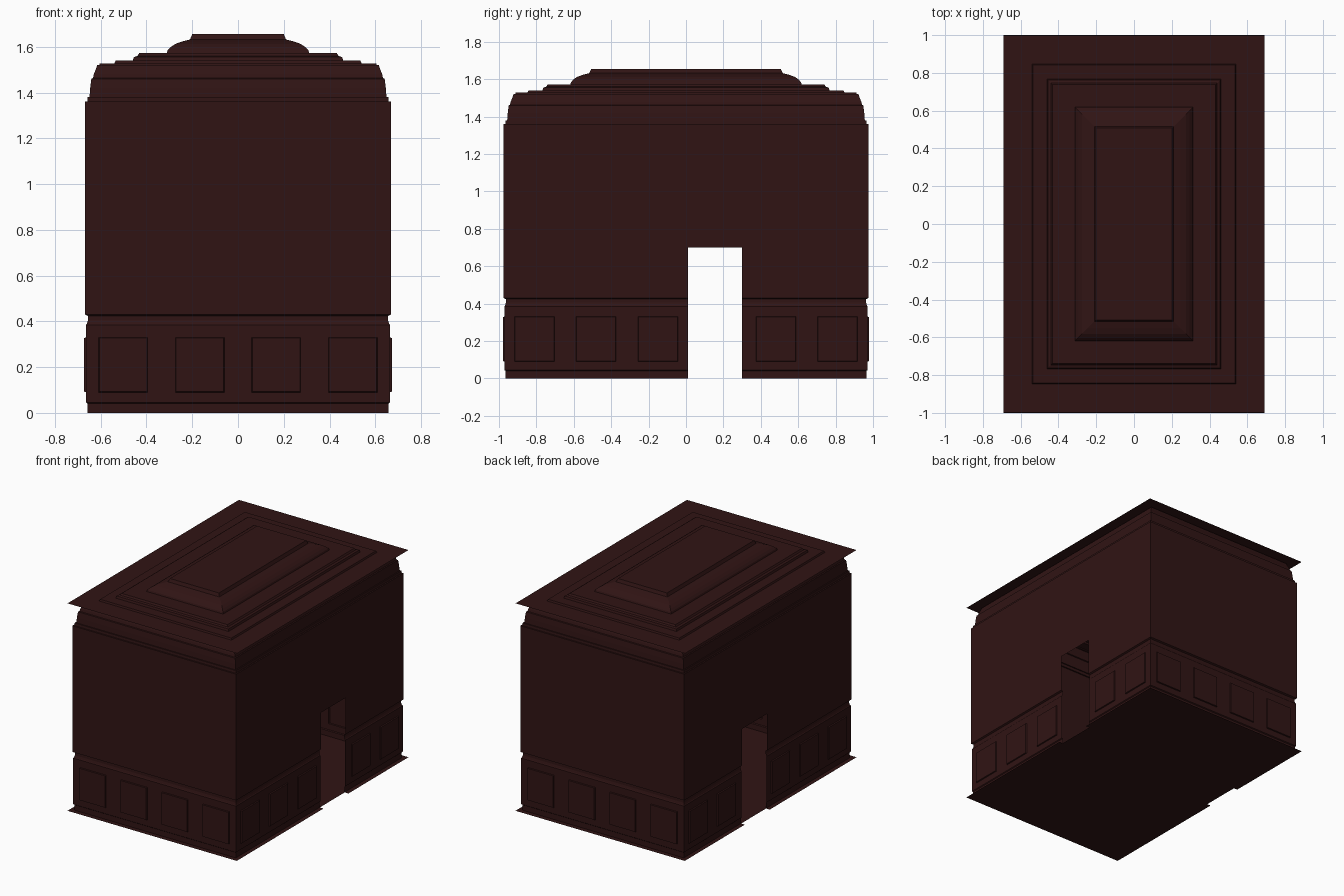
import bpy, bmesh
from mathutils import Vector

if "Cube" in bpy.data.objects:
    bpy.data.objects.remove(bpy.data.objects["Cube"])

LONG = 0.307                      # extra half-length of the room along y
DOOR_Y0, DOOR_Y1, DOOR_Z = 0.01, 0.30, 0.70

mat = bpy.data.materials.new("dark_brown")
mat.diffuse_color = (0.03, 0.007, 0.007, 1)
mat.use_nodes = True
mat.node_tree.nodes["Principled BSDF"].inputs["Base Color"].default_value = mat.diffuse_color


def ring_mesh(profile, cap=False):
    """Sweep (half_width, z) points round the rectangular room, mitred corners."""
    bm = bmesh.new()
    loops = []
    for d, z in profile:
        e = d + LONG
        loops.append([bm.verts.new((x, y, z))
                      for x, y in ((-d, -e), (d, -e), (d, e), (-d, e))])
    for a, b in zip(loops, loops[1:]):
        for i in range(4):
            j = (i + 1) % 4
            bm.faces.new((b[i], b[j], a[j], a[i]))   # normals face into the room
    if cap:
        bm.faces.new(loops[-1][::-1])
    return bm


def slice_at(bm, axis, value):
    co, no = Vector(), Vector()
    co[axis], no[axis] = value, 1
    bmesh.ops.bisect_plane(bm, geom=bm.verts[:] + bm.edges[:] + bm.faces[:],
                           plane_co=co, plane_no=no, dist=1e-5)


def cut_doors(bm, min_x):
    """Remove the matching door openings from both long sides."""
    slice_at(bm, 1, DOOR_Y0)
    slice_at(bm, 1, DOOR_Y1)
    slice_at(bm, 2, DOOR_Z)
    gone = []
    for f in bm.faces:
        c = f.calc_center_median()
        if abs(c.x) > min_x and DOOR_Y0 < c.y < DOOR_Y1 and c.z < DOOR_Z:
            gone.append(f)
    bmesh.ops.delete(bm, geom=gone, context='FACES')


def finish(bm, name):
    me = bpy.data.meshes.new(name)
    bm.to_mesh(me)
    bm.free()
    me.materials.append(mat)
    ob = bpy.data.objects.new(name, me)
    bpy.context.collection.objects.link(ob)
    return ob


# floor sheet, running slightly past the walls, notched at the doors
bm = bmesh.new()
bm.faces.new([bm.verts.new((x, y, 0)) for x, y in
              ((-0.69, -1), (0.69, -1), (0.69, 1), (-0.69, 1))])
slice_at(bm, 0, -0.66)
slice_at(bm, 0, 0.66)
cut_doors(bm, 0.66)
finish(bm, "floor")

# wainscot: baseboard, panelled field and chair rail
FACE = 0.664
bm = ring_mesh([(0.658, 0), (0.658, 0.04), (FACE, 0.045), (FACE, 0.385),
                (0.660, 0.39), (0.656, 0.405), (0.656, 0.424), (0.668, 0.43)])
HALF = 0.107
end_centres = (-0.502, -0.167, 0.167, 0.502)
side_centres = (-0.81, -0.48, -0.15, 0.48, 0.81)
for axis, centres in ((0, end_centres), (1, side_centres)):
    for c in centres:
        slice_at(bm, axis, c - HALF)
        slice_at(bm, axis, c + HALF)
slice_at(bm, 2, 0.09)
slice_at(bm, 2, 0.33)
cut_doors(bm, 0.6)
bm.normal_update()
panels = []
for f in bm.faces:
    c = f.calc_center_median()
    if 0.09 < c.z < 0.33:
        on_side = abs(f.normal.x) > 0.9
        pos, centres = (c.y, side_centres) if on_side else (c.x, end_centres)
        if any(abs(pos - p) < 0.02 for p in centres):
            panels.append(f)
bmesh.ops.inset_individual(bm, faces=panels, thickness=0.004, depth=-0.008)
finish(bm, "wainscot")

# plain upper walls
bm = ring_mesh([(0.668, 0.43), (0.668, 1.36)])
cut_doors(bm, 0.6)
finish(bm, "upper_walls")

# cornice moulding
finish(ring_mesh([(0.668, 1.36), (0.658, 1.36), (0.657, 1.38), (0.649, 1.38),
                  (0.646, 1.42), (0.641, 1.46), (0.634, 1.463), (0.630, 1.48),
                  (0.622, 1.50), (0.615, 1.52), (0.606, 1.521), (0.605, 1.528)]),
       "cornice")

# stepped tray ceiling with its outer flange
finish(ring_mesh([(0.691, 1.528), (0.54, 1.528), (0.535, 1.54), (0.46, 1.54),
                  (0.455, 1.555), (0.44, 1.56), (0.432, 1.572), (0.312, 1.572),
                  (0.308, 1.584), (0.295, 1.598), (0.275, 1.612), (0.245, 1.623),
                  (0.21, 1.632), (0.205, 1.643), (0.20, 1.655)], cap=True),
       "tray_ceiling")
